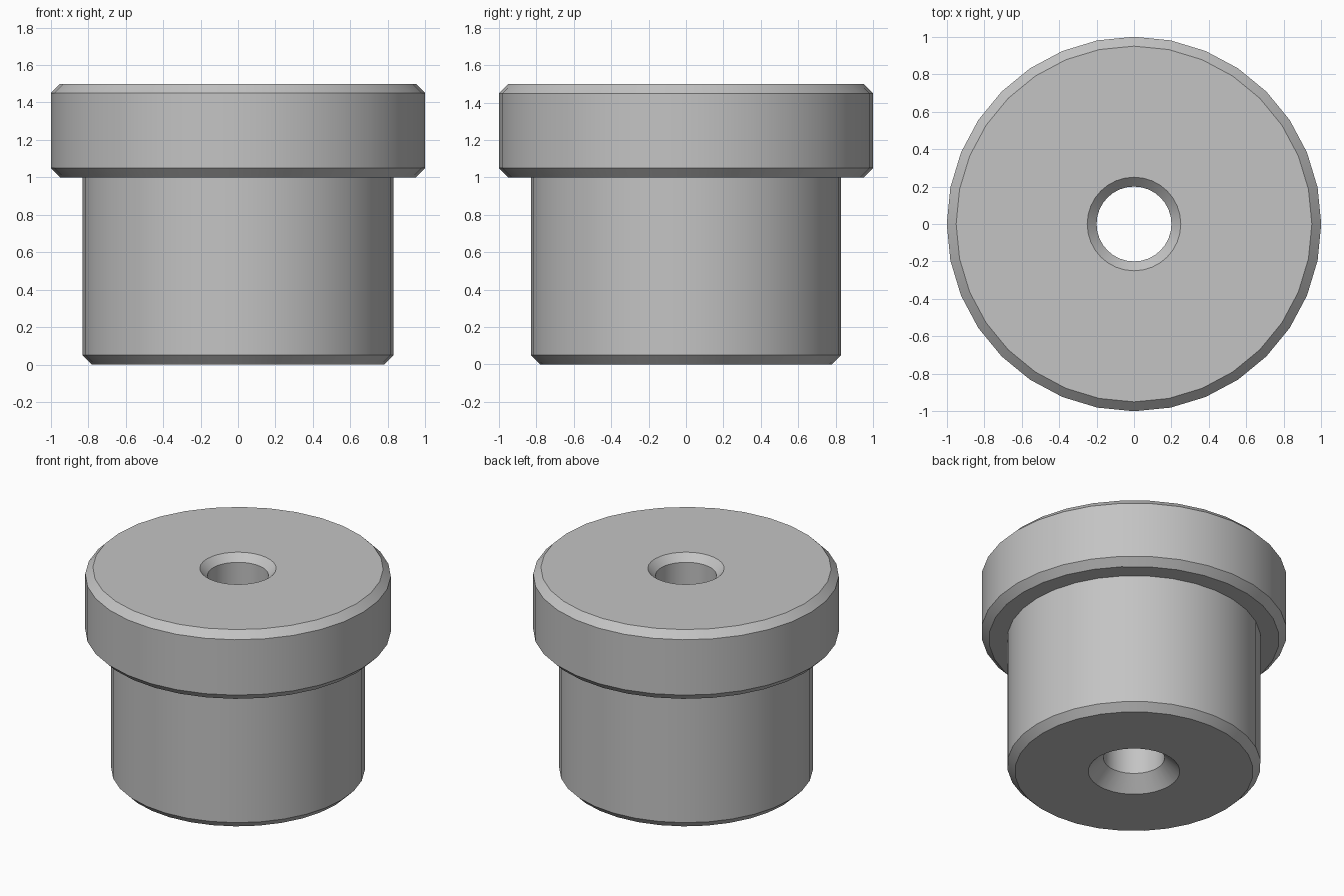
import bpy, bmesh, math

if "Cube" in bpy.data.objects:
    bpy.data.objects.remove(bpy.data.objects["Cube"], do_unlink=True)

SIDES = 32

steel = bpy.data.materials.new("plain grey")
steel.use_nodes = True
grey = (0.55, 0.55, 0.55, 1)
steel.diffuse_color = grey
steel.node_tree.nodes["Principled BSDF"].inputs["Base Color"].default_value = grey

# Closed half-section (radius, height): foot, shank, flange, then down the bore
profile = [
    (0.30, 0), (0.78, 0), (0.83, 0.05), (0.83, 1.0),
    (0.95, 1.0), (1.0, 1.05), (1.0, 1.45), (0.95, 1.5),
    (0.25, 1.5), (0.20, 1.45), (0.20, 0.10),
]


def lathe(name, section, material):
    """Revolve a closed section about the z axis."""
    bm = bmesh.new()
    rings = []
    for r, z in section:
        angles = [math.tau * i / SIDES for i in range(SIDES)]
        rings.append([bm.verts.new((r * math.cos(a), r * math.sin(a), z)) for a in angles])
    for k, low in enumerate(rings):
        high = rings[(k + 1) % len(rings)]
        for i in range(SIDES):
            j = (i + 1) % SIDES
            bm.faces.new((low[i], low[j], high[j], high[i]))
    bmesh.ops.recalc_face_normals(bm, faces=bm.faces)
    mesh = bpy.data.meshes.new(name)
    bm.to_mesh(mesh)
    bm.free()
    mesh.materials.append(material)
    obj = bpy.data.objects.new(name, mesh)
    bpy.context.collection.objects.link(obj)
    return obj


# Flanged bushing with chamfered edges and a through bore
bushing = lathe("flanged_bushing", profile, steel)
bpy.ops.object.select_all(action="DESELECT")
bushing.select_set(True)
bpy.context.view_layer.objects.active = bushing
bpy.ops.object.shade_smooth_by_angle(angle=math.radians(30))
